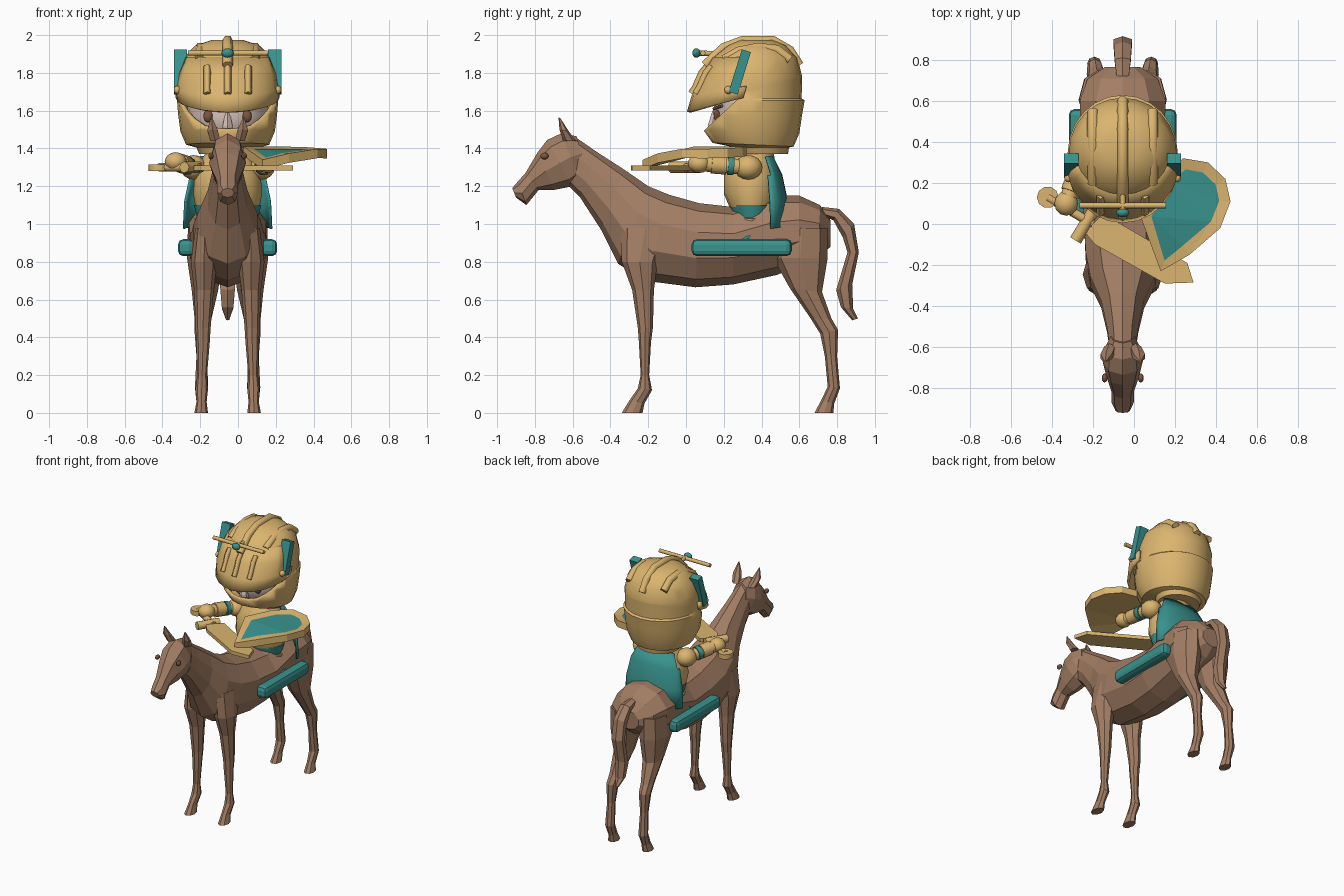
import bpy, bmesh
from math import sin, cos, pi, radians
from mathutils import Vector

cube = bpy.data.objects.get("Cube")
if cube:
    bpy.data.objects.remove(cube, do_unlink=True)

MID = -0.055  # x of the mirror plane shared by horse and rider


def material(name, r, g, b):
    m = bpy.data.materials.new(name)
    m.use_nodes = True
    m.diffuse_color = (r, g, b, 1)
    m.node_tree.nodes["Principled BSDF"].inputs["Base Color"].default_value = (r, g, b, 1)
    return m


BROWN = material("horse brown", .37, .21, .13)
GOLD = material("armour gold", .71, .46, .16)
TEAL = material("teal", .04, .29, .27)
SKIN = material("pale skin", .74, .58, .52)
DARK = material("dark brown", .20, .09, .05)


def finish(name, bm, mats, smooth=False):
    """Turn a bmesh into a named object."""
    mesh = bpy.data.meshes.new(name)
    bm.to_mesh(mesh)
    bm.free()
    ob = bpy.data.objects.new(name, mesh)
    bpy.context.collection.objects.link(ob)
    for m in mats:
        mesh.materials.append(m)
    if smooth:
        bpy.ops.object.select_all(action='DESELECT')
        ob.select_set(True)
        bpy.context.view_layer.objects.active = ob
        bpy.ops.object.shade_smooth_by_angle(angle=radians(35))
    return ob


def loft_mesh(rings, sides, x=MID, caps=True):
    """Skin elliptical rings given as (y, z of one edge, y, z of the other, half width, x shift)."""
    bm = bmesh.new()
    loops = []
    for y0, z0, y1, z1, w, *shift in rings:
        cx = x + (shift[0] if shift else 0)
        a, b = Vector((cx, y0, z0)), Vector((cx, y1, z1))
        loops.append([bm.verts.new((a + b) / 2 + (a - b) / 2 * cos(2 * pi * i / sides)
                                   + Vector((w * sin(2 * pi * i / sides), 0, 0)))
                      for i in range(sides)])
    for lo, hi in zip(loops, loops[1:]):
        for i in range(sides):
            j = (i + 1) % sides
            bm.faces.new((lo[i], lo[j], hi[j], hi[i]))
    if caps:
        bm.faces.new(loops[0])
        bm.faces.new(loops[-1])
    bmesh.ops.recalc_face_normals(bm, faces=bm.faces)
    return bm


def loft(name, rings, mat, sides=8, smooth=False, x=MID):
    return finish(name, loft_mesh(rings, sides, x), [mat], smooth)


def drop_faces(bm, rule):
    bad = [f for f in bm.faces if rule(f.calc_center_median())]
    bmesh.ops.delete(bm, geom=bad, context='FACES')


def thicken(ob, amount):
    mod = ob.modifiers.new("thickness", 'SOLIDIFY')
    mod.thickness = amount


def tube(name, points, radius, mat, res=2):
    """Capped round tube through points."""
    cu = bpy.data.curves.new(name, 'CURVE')
    cu.dimensions = '3D'
    cu.bevel_depth = radius
    cu.bevel_resolution = res
    cu.use_fill_caps = True
    sp = cu.splines.new('POLY')
    sp.points.add(len(points) - 1)
    for p, co in zip(sp.points, points):
        p.co = (*co, 1)
    cu.materials.append(mat)
    ob = bpy.data.objects.new(name, cu)
    bpy.context.collection.objects.link(ob)
    bpy.ops.object.select_all(action='DESELECT')
    ob.select_set(True)
    bpy.context.view_layer.objects.active = ob
    bpy.ops.object.convert(target='MESH')
    return ob


def ball(name, loc, size, mat):
    bm = bmesh.new()
    bmesh.ops.create_uvsphere(bm, u_segments=12, v_segments=8, radius=1)
    bmesh.ops.scale(bm, vec=size, verts=bm.verts)
    bmesh.ops.translate(bm, vec=loc, verts=bm.verts)
    return finish(name, bm, [mat], True)


def block(name, loc, size, mat, bevel=0.0, tilt=0.0):
    bm = bmesh.new()
    bmesh.ops.create_cube(bm, size=1)
    bmesh.ops.scale(bm, vec=size, verts=bm.verts)
    if bevel:
        bmesh.ops.bevel(bm, geom=bm.edges[:], offset=bevel, segments=2, profile=.5, affect='EDGES')
    ob = finish(name, bm, [mat])
    ob.location, ob.rotation_euler.x = loc, tilt
    return ob


def prism(outline, z, height):
    """Extruded flat outline; returns the bmesh and its top face."""
    bm = bmesh.new()
    low = [bm.verts.new((x, y, z)) for x, y in outline]
    high = [bm.verts.new((x, y, z + height)) for x, y in outline]
    for i in range(len(low)):
        j = (i + 1) % len(low)
        bm.faces.new((low[i], low[j], high[j], high[i]))
    bm.faces.new(low[::-1])
    return bm, bm.faces.new(high)


# Horse: head, neck and trunk
loft("horse_head", [
    (-.92, 1.19, -.90, 1.14, .035), (-.89, 1.225, -.845, 1.10, .055), (-.85, 1.27, -.78, 1.18, .055),
    (-.785, 1.38, -.70, 1.18, .08), (-.735, 1.445, -.60, 1.20, .098), (-.66, 1.48, -.56, 1.23, .09),
    (-.58, 1.465, -.52, 1.28, .06)], BROWN)
loft("horse_body", [
    (-.60, 1.47, -.63, 1.21, .065), (-.47, 1.38, -.56, 1.14, .08), (-.33, 1.29, -.45, .97, .11),
    (-.2, 1.20, -.36, .79, .165), (-.09, 1.155, -.22, .70, .19), (.07, 1.11, .05, .665, .2),
    (.25, 1.09, .25, .68, .21), (.45, 1.155, .48, .73, .215), (.6, 1.15, .60, .78, .22),
    (.71, 1.10, .70, .82, .18), (.765, 1.02, .765, .88, .09)], BROWN, 10)
loft("horse_tail", [
    (.73, 1.04, .72, 1.09, .035), (.78, 1.02, .81, 1.08, .045), (.83, .93, .89, 1.0, .05),
    (.855, .85, .915, .85, .052), (.795, .65, .88, .68, .045), (.82, .56, .885, .55, .035),
    (.88, .49, .91, .50, .01)], BROWN, 6)

# Horse legs, ears and eyes, mirrored
for s, side in ((-1, "right"), (1, "left")):
    front = [(-.35, .98, -.08, .98, .05, .12), (-.34, .80, -.15, .80, .07, .125),
             (-.285, .65, -.17, .65, .052, .125), (-.255, .45, -.175, .45, .04, .13),
             (-.25, .38, -.185, .38, .036, .13), (-.24, .2, -.195, .2, .026, .135),
             (-.255, .13, -.18, .12, .033, .137), (-.30, .065, -.22, .05, .027, .138),
             (-.34, 0, -.23, 0, .036, .14)]
    hind = [(.48, .98, .75, .98, .09, .12), (.46, .82, .75, .82, .095, .12),
            (.55, .66, .72, .64, .07, .12), (.66, .5, .77, .5, .045, .13),
            (.71, .42, .805, .44, .04, .135), (.735, .3, .80, .3, .028, .137),
            (.75, .14, .815, .13, .035, .138), (.715, .065, .785, .05, .027, .138),
            (.68, 0, .78, 0, .036, .14)]
    for label, rings in (("front", front), ("hind", hind)):
        loft(f"{label}_leg_{side}", [(*r[:5], s * r[5]) for r in rings], BROWN)
    loft(f"horse_ear_{side}", [(-.65, 1.44, -.58, 1.44, .03, s * .065), (-.67, 1.50, -.62, 1.49, .032, s * .08),
                               (-.675, 1.565, -.665, 1.56, .004, s * .085)], BROWN, 6)
    ball(f"horse_eye_{side}", (MID + s * .088, -.75, 1.36), (.014, .022, .018), DARK)

# Rider body
loft("hips", [(.16, .9, .46, .9, .215), (.25, .95, .44, .95, .2), (.26, 1.01, .43, 1.01, .17)], TEAL, 16, True)
loft("belt", [(.26, 1.0, .44, 1.0, .17), (.26, 1.03, .44, 1.03, .175)], GOLD, 16, True)
loft("waist", [(.25, 1.03, .45, 1.03, .16), (.23, 1.10, .47, 1.10, .178)], TEAL, 16, True)
loft("torso", [(.23, 1.09, .46, 1.09, .17), (.2, 1.16, .49, 1.16, .182), (.2, 1.26, .49, 1.26, .175),
               (.24, 1.34, .47, 1.34, .14), (.28, 1.4, .46, 1.4, .1)], GOLD, 16, True)
for s, side in ((-1, "right"), (1, "left")):
    block(f"foot_{side}", (MID + s * .22, .295, .875), (.085, .53, .09), TEAL, .028)
    ball(f"shoulder_{side}", (MID + s * .18, .33, 1.3), (.07, .075, .065), GOLD)

# Arms and hands
for side, a, b in (("right", (-.24, .33, 1.3), (-.33, .1, 1.33)), ("left", (.13, .33, 1.3), (.15, .07, 1.32))):
    a, b = Vector(a), Vector(b)
    tube(f"arm_{side}", [a, b], .042, GOLD, 3)
    tube(f"cuff_{side}", [a.lerp(b, .3), a.lerp(b, .42)], .05, TEAL, 3)
    tube(f"gauntlet_{side}", [a.lerp(b, .45), a.lerp(b, .75)], .05, GOLD, 3)
    ball(f"hand_{side}", b, (.058, .06, .05), GOLD)

# Cape: back half of a flaring sleeve
cape = loft_mesh([(.37, 1.36, .46, 1.36, .15), (.36, 1.26, .51, 1.26, .2), (.35, 1.12, .54, 1.12, .23),
                  (.35, .96, .55, .99, .237)], 24, caps=False)
drop_faces(cape, lambda c: c.y < .44)
thicken(finish("cape", cape, [TEAL], True), .012)

# Helmet shell with a wedge cut away for the face
shell = loft_mesh([
    (.27, 1.37, .54, 1.37, .15), (.26, 1.405, .545, 1.405, .165), (.14, 1.43, .57, 1.41, .22),
    (.09, 1.50, .60, 1.48, .25), (.08, 1.58, .615, 1.58, .262), (.07, 1.655, .628, 1.655, .268),
    (.07, 1.665, .612, 1.665, .262), (.09, 1.78, .615, 1.78, .262), (.14, 1.88, .59, 1.88, .235),
    (.22, 1.945, .53, 1.945, .17), (.29, 1.975, .46, 1.975, .08)], 24)
chin_cut = Vector((.09, 1.49)), Vector((-.68, .73))
brow_cut = Vector((.01, 1.62)), Vector((-.25, .97))
for point, normal in (chin_cut, brow_cut):
    bmesh.ops.bisect_plane(shell, geom=shell.verts[:] + shell.edges[:] + shell.faces[:],
                           plane_co=(0, *point), plane_no=(0, *normal))


def in_opening(c):
    p = Vector((c.y, c.z))
    return (p - chin_cut[0]).dot(chin_cut[1]) > 0 > (p - brow_cut[0]).dot(brow_cut[1])


drop_faces(shell, in_opening)
thicken(finish("helmet_shell", shell, [GOLD], True), .02)

# Visor: front part of a wider sleeve
visor = loft_mesh([(.005, 1.595, .6, 1.74, .275), (.03, 1.68, .61, 1.78, .283),
                   (.08, 1.78, .6, 1.83, .272), (.14, 1.885, .58, 1.885, .238)], 24, caps=False)
drop_faces(visor, lambda c: c.y > .29)
thicken(finish("visor", visor, [GOLD], True), .02)
for i in (-1, 0, 1):
    x, back = MID + .108 * i, .022 * abs(i)
    tube(f"visor_rib_{i + 2}", [(x, .03 + back, 1.69), (x, .05 + back, 1.72), (x, .085 + back, 1.8),
                                (x, .115 + back, 1.835)], .02, GOLD, 0)
    # crest ribs running over the dome
    if i == 0:
        path = [(.1, 1.84), (.2, 1.935), (.3, 1.972), (.46, 1.972), (.55, 1.92), (.6, 1.84)]
    else:
        path = [(.2, 1.87), (.28, 1.915), (.38, 1.935), (.48, 1.925), (.55, 1.87)]
    tube(f"crest_rib_{i + 2}", [(MID + .145 * i, y, z) for y, z in path], .028, GOLD, 1)

# Helmet ornaments
tube("crest_bar", [(MID - .21, .09, 1.905), (MID + .21, .09, 1.905)], .014, GOLD)
tube("crest_bar_mount", [(MID, .06, 1.905), (MID, .2, 1.9)], .014, GOLD)
ball("crest_gem", (MID, .055, 1.905), (.032, .022, .025), TEAL)
for s, side in ((-1, "right"), (1, "left")):
    block(f"helmet_plate_{side}", (MID + s * .25, .285, 1.805), (.07, .05, .235), TEAL, tilt=-.3)
    ball(f"visor_hinge_{side}", (MID + s * .265, .225, 1.71), (.02, .022, .022), GOLD)

# Face
loft("face", [(.21, 1.44, .5, 1.44, .14), (.16, 1.5, .52, 1.5, .19), (.145, 1.57, .53, 1.57, .215),
              (.15, 1.7, .53, 1.7, .21)], SKIN, 20, True)
loft("nose", [(.12, 1.5, .2, 1.49, .035), (.115, 1.52, .2, 1.52, .03), (.14, 1.6, .2, 1.6, .012)], SKIN, 6)
for s, side in ((-1, "right"), (1, "left")):
    ball(f"eye_{side}", (MID + s * .103, .165, 1.57), (.025, .018, .032), DARK)
    tube(f"brow_{side}", [(MID + s * .05, .148, 1.61), (MID + s * .15, .19, 1.625)], .008, DARK)

# Shield: arched plate with a raised rim
shield, top = prism([(.13, -.23), (.27, -.15), (.42, -.02), (.47, .11), (.445, .22), (.36, .3),
                     (.24, .32), (.13, .24), (.03, .04)], 1.36, .05)
bmesh.ops.recalc_face_normals(shield, faces=shield.faces)
bmesh.ops.inset_region(shield, faces=[top], thickness=.055, depth=-.012)
top.material_index = 1
for v in shield.verts:
    v.co.z -= .9 * max(0, .05 - v.co.y) ** 2 + .25 * max(0, v.co.x - .25) ** 2
bmesh.ops.triangulate(shield, faces=shield.faces[:])
finish("shield", shield, [GOLD, TEAL])

# Sword held across the horse's neck
blade, _ = prism([(-.24, -.04), (-.19, -.1), (.15, -.29), (.29, -.285), (.26, -.19), (-.15, .05)], 1.283, .026)
finish("sword_blade", blade, [GOLD])
tube("sword_grip", [(-.42, .13, 1.3), (-.2, 0, 1.3)], .022, GOLD)
tube("sword_guard", [(-.285, -.08, 1.3), (-.2, .06, 1.3)], .03, GOLD)
tube("sword_pommel", [(-.42, .13, 1.28), (-.42, .13, 1.315)], .053, GOLD, 3)
